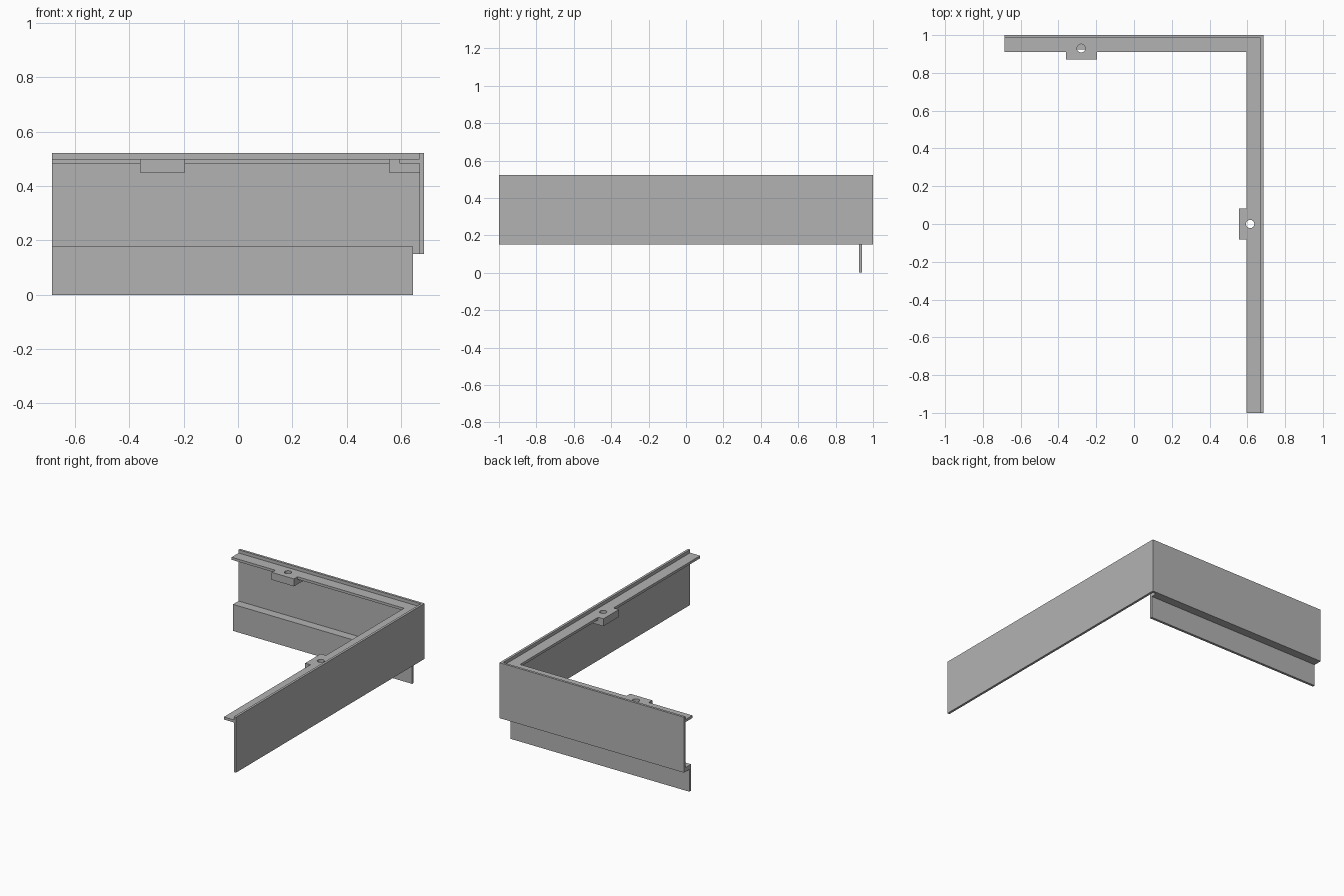
import bpy
import bmesh
from mathutils import Matrix, Vector

cube = bpy.data.objects.get("Cube")
if cube:
    bpy.data.objects.remove(cube, do_unlink=True)

GREY = (0.45, 0.45, 0.45)
metal = bpy.data.materials.new("plain_grey")
metal.use_nodes = True
metal.diffuse_color = (*GREY, 1)
metal.node_tree.nodes["Principled BSDF"].inputs["Base Color"].default_value = (*GREY, 1)

# Main dimensions
X, Y = 0.685, 1.0
WALL = 0.016
BOTTOM, TOP = 0.15, 0.522
LEDGE_LOW, LEDGE_TOP = 0.483, 0.5


def finish(name, bm):
    bmesh.ops.recalc_face_normals(bm, faces=bm.faces)
    mesh = bpy.data.meshes.new(name)
    bm.to_mesh(mesh)
    bm.free()
    mesh.materials.append(metal)
    obj = bpy.data.objects.new(name, mesh)
    bpy.context.collection.objects.link(obj)
    return obj


def prism(name, points, offset):
    """Extrude a closed 3D outline along an offset."""
    bm = bmesh.new()
    face = bm.faces.new([bm.verts.new(p) for p in points])
    new = bmesh.ops.extrude_face_region(bm, geom=[face])["geom"]
    verts = [v for v in new if isinstance(v, bmesh.types.BMVert)]
    bmesh.ops.translate(bm, verts=verts, vec=Vector(offset))
    return finish(name, bm)


def corner(name, outer, inner, z0, z1):
    """L-shaped strip between two insets from the outer faces."""
    xo, yo, xi, yi = X - outer, Y - outer, X - inner, Y - inner
    plan = [(-X, yo), (xo, yo), (xo, -Y), (xi, -Y), (xi, yi), (-X, yi)]
    return prism(name, [(x, y, z0) for x, y in plan], (0, 0, z1 - z0))


def block(name, x0, x1, y0, y1, z0, z1):
    plan = [(x0, y0), (x1, y0), (x1, y1), (x0, y1)]
    return prism(name, [(x, y, z0) for x, y in plan], (0, 0, z1 - z0))


def drill(name, x, y):
    bm = bmesh.new()
    bmesh.ops.create_cone(bm, cap_ends=True, segments=32, radius1=0.022,
                          radius2=0.022, depth=0.2,
                          matrix=Matrix.Translation((x, y, LEDGE_LOW)))
    return finish(name, bm)


# Corner wall, inner ledge and screw tabs fused into one body
body = corner("corner_frame", 0, WALL, BOTTOM, TOP)
ledge = corner("ledge", WALL / 2, 0.09, LEDGE_LOW, LEDGE_TOP)
back_tab = block("back_tab", -0.36, -0.195, 0.872, Y - WALL / 2, 0.45, LEDGE_TOP)
side_tab = block("side_tab", 0.556, X - WALL / 2, -0.082, 0.082, 0.45, LEDGE_TOP)
holes = [drill("back_hole", -0.28, 0.93), drill("side_hole", 0.615, 0)]

helpers = [(o, "UNION") for o in (ledge, back_tab, side_tab)]
helpers += [(o, "DIFFERENCE") for o in holes]
for obj, operation in helpers:
    obj.hide_render = True
    mod = body.modifiers.new(obj.name, "BOOLEAN")
    mod.operation = operation
    mod.solver = "EXACT"
    mod.object = obj

# Bake the booleans and discard the helpers
graph = bpy.context.evaluated_depsgraph_get()
baked = bpy.data.meshes.new_from_object(body.evaluated_get(graph))
body.modifiers.clear()
body.data = baked
for obj, _ in helpers:
    bpy.data.objects.remove(obj, do_unlink=True)

# Stepped lip hanging below the back wall
lip = [(Y - WALL, BOTTOM), (Y - WALL, 0.178), (0.925, 0.178),
       (0.925, 0), (0.942, 0), (0.942, BOTTOM)]
prism("back_lower_lip", [(-X, y, z) for y, z in lip], (X + 0.645, 0, 0))
